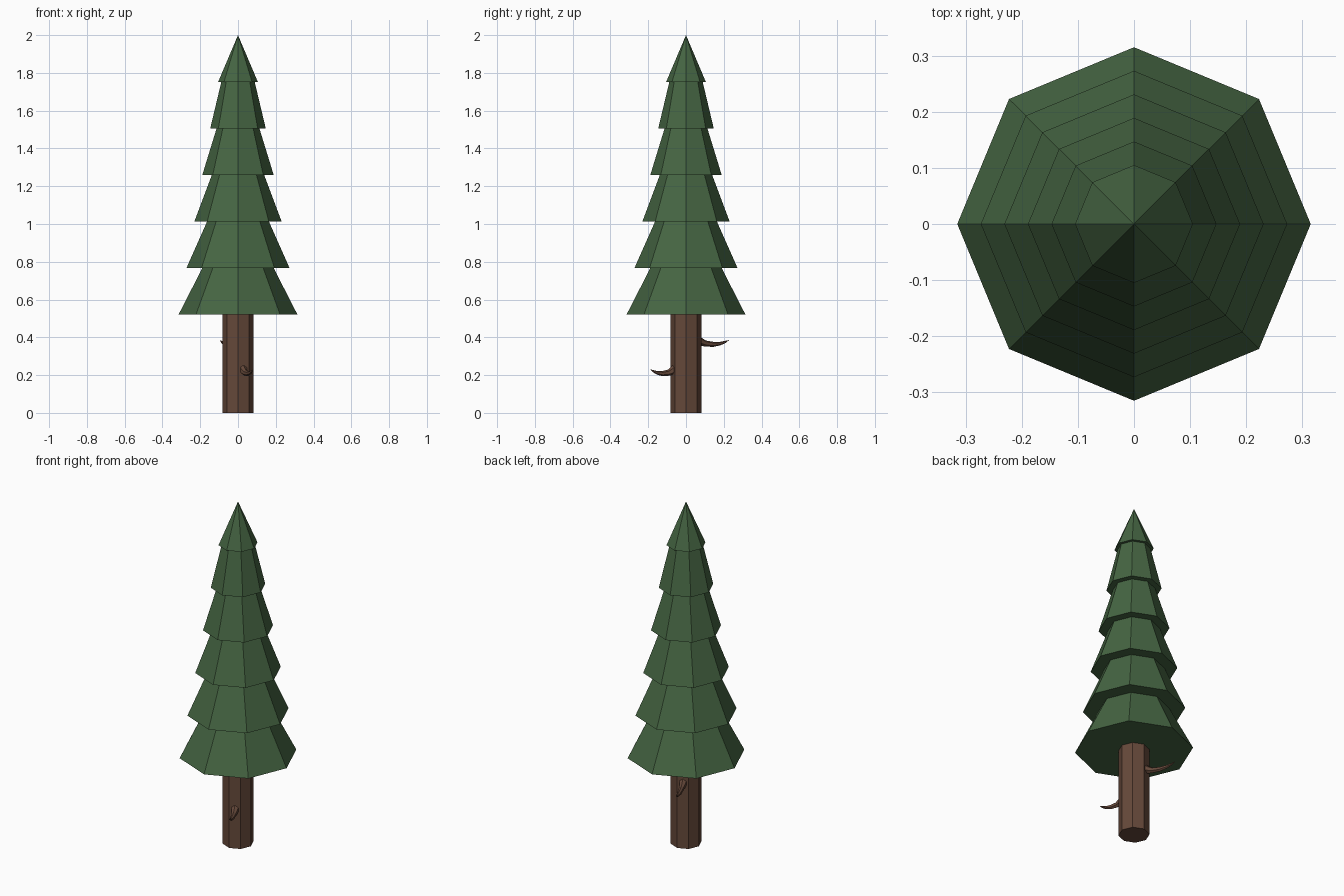
import bpy, bmesh
from math import cos, sin, pi, radians
from mathutils import Vector, Matrix

if "Cube" in bpy.data.objects:
    bpy.data.objects.remove(bpy.data.objects["Cube"])


def material(name, color):
    mat = bpy.data.materials.new(name)
    mat.diffuse_color = color
    mat.use_nodes = True
    mat.node_tree.nodes["Principled BSDF"].inputs["Base Color"].default_value = mat.diffuse_color
    return mat


def skin(name, rings, mat):
    """Flat-shaded mesh bridged through rings of points; a one-point ring is a tip."""
    bm = bmesh.new()
    loops = [[bm.verts.new(p) for p in ring] for ring in rings]
    for a, b in zip(loops, loops[1:]):
        n = len(a)
        for i in range(n):
            j = (i + 1) % n
            bm.faces.new((a[i], a[j], b[0]) if len(b) == 1 else (a[i], a[j], b[j], b[i]))
    for end in (loops[0], loops[-1]):
        if len(end) > 2:
            bm.faces.new(end)
    bmesh.ops.recalc_face_normals(bm, faces=bm.faces)
    mesh = bpy.data.meshes.new(name)
    bm.to_mesh(mesh)
    bm.free()
    mesh.materials.append(mat)
    obj = bpy.data.objects.new(name, mesh)
    bpy.context.collection.objects.link(obj)
    return obj


def octagon(r, z):
    if r == 0:
        return [(0, 0, z)]
    return [(r * cos(i * pi / 4), r * sin(i * pi / 4), z) for i in range(8)]


def branch(name, angle, root_z, reach, mat):
    # distance from trunk face, height offset, half thickness
    profile = [(-0.004, 0, 0.026), (0.012, -0.009, 0.022), (0.038, -0.018, 0.016),
               (0.080, -0.022, 0.0135), (0.120, -0.018, 0.0095), (0.150, -0.009, 0.006)]
    turn = Matrix.Rotation(radians(angle), 3, 'Z')
    rings = []
    for d, dz, h in profile:
        rings.append([turn @ Vector((0.0767 + d * reach, 0.85 * h * cos(k * pi / 3 + pi / 6),
                                     root_z + dz + h * sin(k * pi / 3 + pi / 6)))
                      for k in range(6)])
    rings.append([turn @ Vector((0.0767 + 0.171 * reach, 0, root_z + 0.001))])
    return skin(name, rings, mat)


green = material("needles", (0.06, 0.13, 0.055, 1))
brown = material("bark", (0.13, 0.065, 0.042, 1))

# Foliage: six stepped octagonal skirts ending in a point
tiers = 6
rings = []
for i in range(tiers):
    r = 0.315 - 0.042 * i
    z = 0.52 + 0.2465 * i
    top = 0 if i == tiers - 1 else 0.6 * r
    rings += [octagon(r, z), octagon(top, z + 0.2465 if top else 2.0)]
skin("foliage", rings, green)

# Trunk
skin("trunk", [octagon(0.083, 0), octagon(0.083, 0.52)], brown)

# Broken branch stubs, front and back
branch("front_branch", -67.5, 0.23, 0.75, brown)
branch("back_branch", 112.5, 0.385, 1.0, brown)
